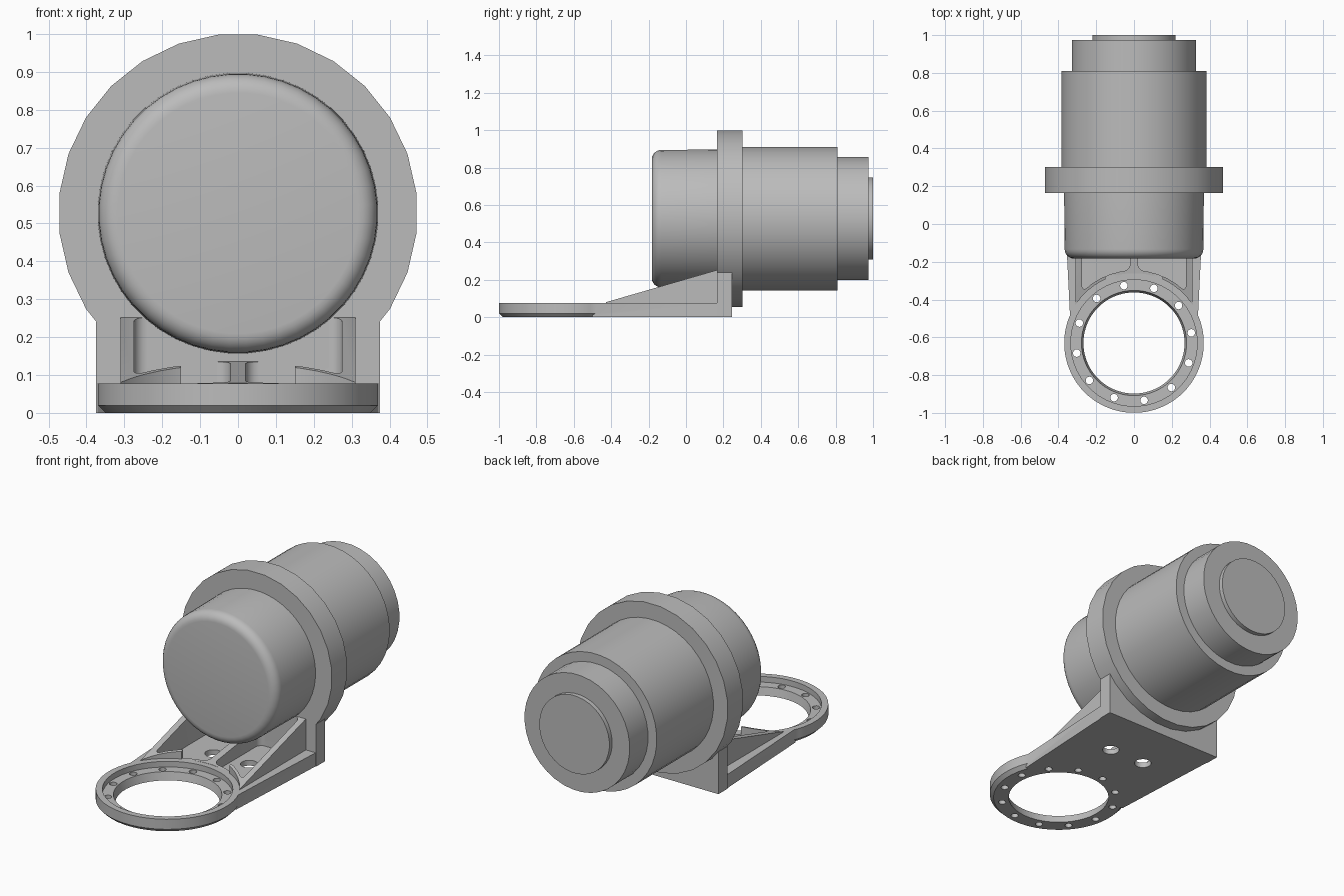
import bpy, bmesh, math
from mathutils import Matrix, Vector

cube = bpy.data.objects.get("Cube")
if cube:
    bpy.data.objects.remove(cube, do_unlink=True)

grey = bpy.data.materials.new("plain grey")
grey.use_nodes = True
grey.diffuse_color = (0.5, 0.5, 0.5, 1)
grey.node_tree.nodes["Principled BSDF"].inputs["Base Color"].default_value = (0.5, 0.5, 0.5, 1)

AXIS_Z = 0.527          # motor axis height
RING_Y = -0.63          # ring centre
TOP = 0.077             # base thickness
WALL_Y = 0.165          # front of the upright wall


def finish(name, bm):
    bmesh.ops.recalc_face_normals(bm, faces=bm.faces)
    mesh = bpy.data.meshes.new(name)
    bm.to_mesh(mesh)
    bm.free()
    mesh.materials.append(grey)
    obj = bpy.data.objects.new(name, mesh)
    bpy.context.collection.objects.link(obj)
    return obj


def lathe(name, profile, sides, place):
    """Closed solid turned round local z from (radius, height) pairs."""
    bm = bmesh.new()
    rings = []
    for r, h in profile:
        angles = [2 * math.pi * (i + 0.5) / sides for i in range(sides)]
        rings.append([bm.verts.new(place @ Vector((r * math.cos(a), r * math.sin(a), h)))
                      for a in angles])
    for low, high in zip(rings, rings[1:]):
        for i in range(sides):
            j = (i + 1) % sides
            bm.faces.new((low[i], low[j], high[j], high[i]))
    bm.faces.new(rings[0])
    bm.faces.new(rings[-1])
    return finish(name, bm)


def prism(name, points, start, end, along_x=False, fillet=0):
    """Outline in xy pushed along z, or outline in yz pushed along x."""
    bm = bmesh.new()
    put = (lambda p: (start, *p)) if along_x else (lambda p: (*p, start))
    face = bm.faces.new([bm.verts.new(put(p)) for p in points])
    out = bmesh.ops.extrude_face_region(bm, geom=[face])
    shift = Vector((end - start, 0, 0)) if along_x else Vector((0, 0, end - start))
    bmesh.ops.translate(bm, vec=shift, verts=[v for v in out["geom"] if isinstance(v, bmesh.types.BMVert)])
    bmesh.ops.recalc_face_normals(bm, faces=bm.faces)
    if fillet:
        bm.normal_update()
        corners = [e for e in bm.edges
                   if abs(e.verts[0].co.z - e.verts[1].co.z) > 0.01 and e.calc_face_angle() > 0.6]
        bmesh.ops.bevel(bm, geom=corners, offset=fillet, segments=5, profile=0.5, affect='EDGES')
    return finish(name, bm)


def combine(target, tool, operation):
    mod = target.modifiers.new(operation, 'BOOLEAN')
    mod.operation, mod.object, mod.solver = operation, tool, 'EXACT'
    bpy.context.view_layer.update()
    graph = bpy.context.evaluated_depsgraph_get()
    mesh = bpy.data.meshes.new_from_object(target.evaluated_get(graph))
    target.modifiers.clear()
    target.data = mesh
    bpy.data.objects.remove(tool, do_unlink=True)


def smooth(obj):
    bpy.ops.object.select_all(action='DESELECT')
    obj.select_set(True)
    bpy.context.view_layer.objects.active = obj
    bpy.ops.object.shade_smooth_by_angle(angle=math.radians(30))


# Motor: turned parts along y
motor = Matrix.Translation((0, 0, AXIS_Z)) @ Matrix.Rotation(-math.pi / 2, 4, 'X')
round_edge = [(0.318 + 0.05 * math.sin(t), -0.133 - 0.05 * math.cos(t))
              for t in [i * math.pi / 12 for i in range(7)]]
for name, profile, sides in (
        ("front_cap", round_edge + [(0.371, 0.2)], 48),
        ("flange", [(0.474, WALL_Y), (0.474, 0.302)], 28),
        ("motor_body", [(0.384, 0.28), (0.384, 0.81)], 40),
        ("rear_collar", [(0.33, 0.79), (0.33, 0.975)], 36),
        ("rear_disc", [(0.22, 0.96), (0.22, 1.0)], 36)):
    smooth(lathe(name, profile, sides, motor))

# Bracket: plate, wall, sloped gusset block and ring joined together
ring = Matrix.Translation((0, RING_Y, 0))
bracket = prism("bracket", [(-0.375, 0.245), (0.375, 0.245), (0.338, -0.5), (-0.338, -0.5)], 0, TOP)
wedge = prism("wedge", [(-0.44, TOP - 0.01), (-0.44, TOP), (WALL_Y, 0.252),
                        (0.2, 0.252), (0.2, TOP - 0.01)], -0.31, 0.31, along_x=True)
# Clear the wedge above the ring, and lower the middle for the centre rib
combine(wedge, lathe("ring_clearance", [(0.37, TOP), (0.37, 0.4)], 48, ring), 'DIFFERENCE')
combine(wedge, prism("rib_clearance", [(-0.6, TOP), (-0.27, TOP), (WALL_Y, 0.135), (WALL_Y, 0.4), (-0.6, 0.4)],
                     -0.15, 0.15, along_x=True), 'DIFFERENCE')
combine(bracket, wedge, 'UNION')
combine(bracket, prism("wall", [(-0.375, WALL_Y), (0.375, WALL_Y), (0.375, 0.245), (-0.375, 0.245)],
                       0, 0.24), 'UNION')
combine(bracket, lathe("ring", [(0.35, 0), (0.37, 0.02), (0.37, TOP)], 48, ring), 'UNION')

# Pockets with rounded corners and a bolt hole each
for side in (-1, 1):
    xs = [0.02 + 0.255 * i / 5 for i in range(6)]
    arc = [(side * x, RING_Y + math.sqrt(0.385 ** 2 - x * x)) for x in xs]
    outline = arc + [(side * 0.275, WALL_Y), (side * 0.02, WALL_Y)]
    combine(bracket, prism("pocket", outline, 0.03, 0.4, fillet=0.035), 'DIFFERENCE')
    bolt = Matrix.Translation((side * 0.112, -0.06, 0))
    combine(bracket, lathe("bolt_hole", [(0.045, -0.1), (0.045, 0.06)], 20, bolt), 'DIFFERENCE')

# Ring opening, stepped seat and small holes
combine(bracket, lathe("opening", [(0.268, -0.02), (0.268, 0), (0.28, 0.05), (0.28, 0.2)], 48, ring), 'DIFFERENCE')
combine(bracket, lathe("seat", [(0.335, 0.045), (0.335, 0.2)], 48, ring), 'DIFFERENCE')
for i in range(12):
    a = math.radians(10 + 30 * i)
    spot = Matrix.Translation((0.308 * math.cos(a), RING_Y + 0.308 * math.sin(a), 0))
    combine(bracket, lathe("ring_hole", [(0.02, -0.1), (0.02, 0.2)], 14, spot), 'DIFFERENCE')
smooth(bracket)
